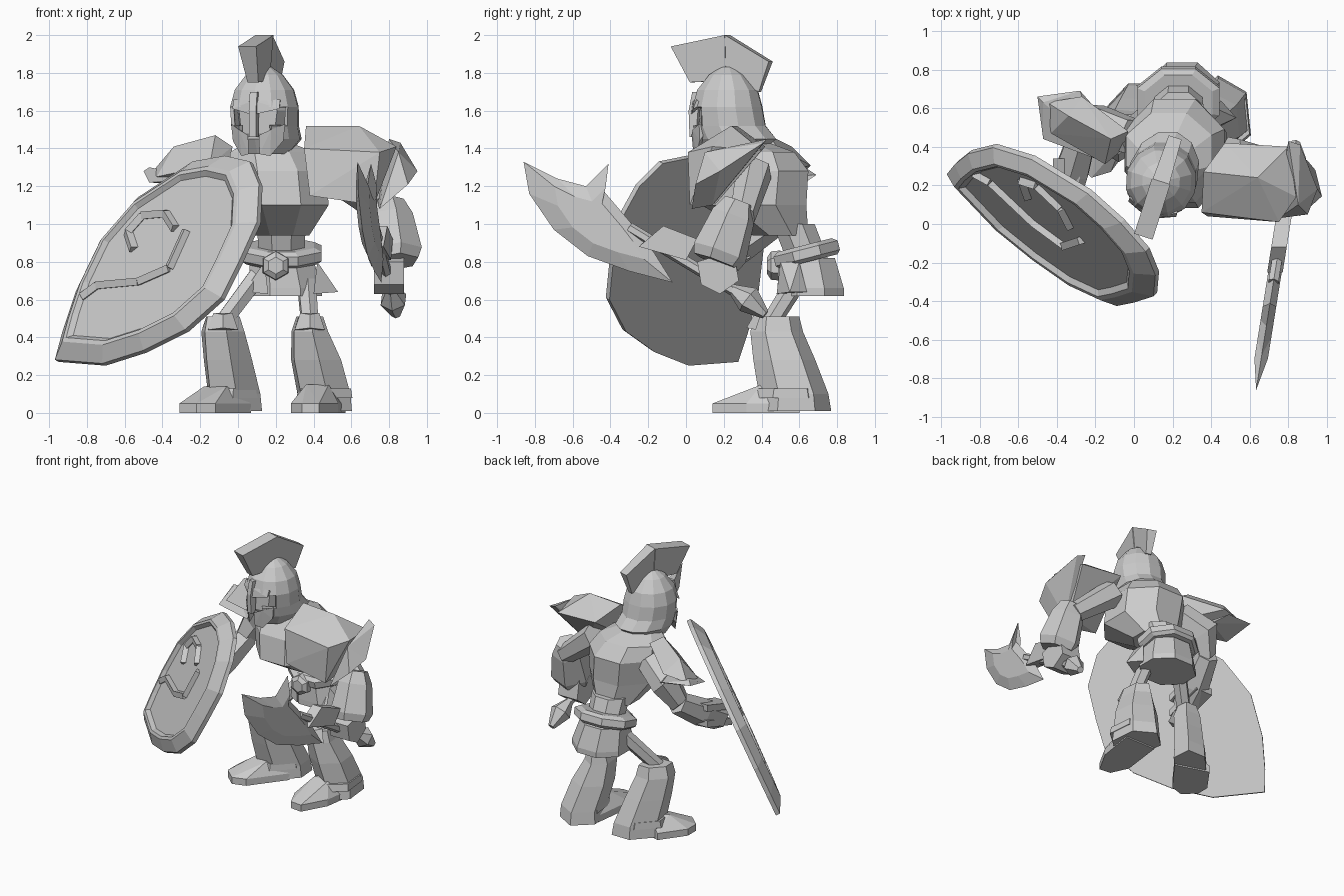
import bpy
import bmesh
from math import cos, sin, pi
from mathutils import Vector, Matrix

default_cube = bpy.data.objects.get("Cube")
if default_cube:
    bpy.data.objects.remove(default_cube, do_unlink=True)

stone = bpy.data.materials.new("stone_grey")
stone.use_nodes = True
stone_colour = (0.6, 0.6, 0.6, 1)
stone.diffuse_color = stone_colour
stone.node_tree.nodes["Principled BSDF"].inputs["Base Color"].default_value = stone_colour


def finish(name, bm, matrix=None):
    """Turn a bmesh into a flat shaded object."""
    if matrix:
        bmesh.ops.transform(bm, matrix=matrix, verts=bm.verts)
    bmesh.ops.recalc_face_normals(bm, faces=bm.faces)
    mesh = bpy.data.meshes.new(name)
    bm.to_mesh(mesh)
    bm.free()
    mesh.materials.append(stone)
    obj = bpy.data.objects.new(name, mesh)
    bpy.context.collection.objects.link(obj)
    return obj


def hull(name, points, matrix=None):
    """Faceted solid wrapped around a few corner points."""
    bm = bmesh.new()
    for point in points:
        bm.verts.new(point)
    result = bmesh.ops.convex_hull(bm, input=bm.verts)
    loose = set(result["geom_interior"]) | set(result["geom_unused"])
    bmesh.ops.delete(bm, geom=[g for g in loose if isinstance(g, bmesh.types.BMVert)], context="VERTS")
    bmesh.ops.dissolve_limit(bm, angle_limit=0.03, verts=bm.verts, edges=bm.edges)
    return finish(name, bm, matrix)


def skin(name, rings, matrix=None, opening=None):
    """Join matching rings of points and cap both ends."""
    bm = bmesh.new()
    loops = [[bm.verts.new(p) for p in ring] for ring in rings]
    count = len(loops[0])
    for low, high in zip(loops, loops[1:]):
        for i in range(count):
            j = (i + 1) % count
            bm.faces.new((low[i], low[j], high[j], high[i]))
    bm.faces.new(loops[0])
    bm.faces.new(loops[-1])
    if opening:
        gone = [f for f in bm.faces if opening(f.calc_center_median())]
        bmesh.ops.delete(bm, geom=gone, context="FACES")
    return finish(name, bm, matrix)


def loft(name, sides, sections, matrix=None, opening=None, turn=0.0):
    """Level rings, each given as x, y, z, radius x, radius y."""
    angles = [2 * pi * (i + turn) / sides for i in range(sides)]
    rings = [[(x + rx * cos(a), y + ry * sin(a), z) for a in angles]
             for x, y, z, rx, ry in sections]
    return skin(name, rings, matrix, opening)


def limb(name, stations, sides=6):
    """Rings square to the limb, each given as point, radius."""
    stations = [(Vector(p), r) for p, r in stations]
    turn = (stations[-1][0] - stations[0][0]).to_track_quat("Z", "Y")
    angles = [2 * pi * (i + 0.5) / sides for i in range(sides)]
    rings = [[p + turn @ Vector((r * cos(a), r * sin(a), 0)) for a in angles]
             for p, r in stations]
    return skin(name, rings)


def turned(x, y, z, angle, axis="Z"):
    return Matrix.Translation((x, y, z)) @ Matrix.Rotation(angle, 4, axis)


# Torso and waist
loft("torso", 8, [(.23, .5, .94, .16, .16), (.23, .36, 1.1, .27, .3), (.21, .38, 1.28, .28, .29),
                  (.18, .38, 1.38, .24, .21), (.16, .32, 1.43, .13, .13)], turn=0.5)
loft("waist", 8, [(.23, .64, .82, .13, .12), (.23, .57, 1, .14, .12)], turn=0.5)
loft("neck", 8, [(.16, .32, 1.36, .11, .11), (.14, .25, 1.46, .1, .1)])

# Belt leaning back, over a level skirt with flared side plates
hips = turned(.23, .64, .84, 0.25, "X")
loft("belt", 8, [(0, 0, -.04, .2, .17), (0, 0, -.02, .23, .19), (0, 0, .03, .23, .19), (0, 0, .05, .19, .16)],
     hips, turn=0.5)
loft("skirt", 8, [(.25, .66, .62, .21, .19), (.25, .66, .66, .21, .19), (.23, .64, .82, .18, .16)], turn=0.5)
for side, s in (("right", -1), ("left", 1)):
    hull(side + "_skirt_plate", [(.28 + s * x, y, z) for x, y, z in
                                 ((.14, .5, .8), (.25, .55, .64), (.12, .48, .63), (.17, .64, .64), (.14, .6, .8))])
limb("belt_buckle", [((.2, .5, .78), .08), ((.2, .45, .78), .075), ((.2, .43, .78), .045)])

# Legs, each a thin thigh, flared greave and ankle band turned with the foot, and knee cap
for side, hip, knee, heel, back, width, yaw in (("right", .1, -.08, -.02, .58, .125, -0.75),
                                                ("left", .36, .38, .455, .57, .16, 0.1)):
    limb(side + "_thigh", [((hip, .6, .72), .055), ((knee, .45, .48), .05)])
    shin = turned(heel, back, 0, yaw)
    top = shin.inverted() @ Vector((knee, .48, .52))
    loft(side + "_greave", 6, [(0, 0, .01, width, .2), (0, 0, .1, width * .95, .185),
                               (top.x * .55, top.y * .55, .28, width * .9, .165),
                               (top.x, top.y, .43, .105, .14), (top.x, top.y, .51, .075, .12)], shin, turn=0.5)
    loft(side + "_ankle_band", 6, [(0, -.03, .08, width, .19), (0, -.03, .13, width * .95, .175)], shin, turn=0.5)
    hull(side + "_knee_cap", [(knee - .08, .37, .44), (knee + .08, .37, .44), (knee, .32, .45),
                              (knee - .05, .4, .53), (knee + .05, .4, .53), (knee, .36, .52)])


def foot(name, sole, ankle):
    rim = [(x, y, .05) for x, y in sole]
    hull(name, [(x, y, 0) for x, y in sole] + rim + ankle)


foot("right_foot", [(-.18, .6), (-.31, .42), (-.31, .32), (-.22, .24), (-.12, .27), (.07, .52)],
     [(-.18, .46, .14), (-.06, .42, .14), (-.06, .55, .15)])
foot("left_foot", [(.32, .6), (.28, .28), (.34, .15), (.43, .14), (.53, .32), (.57, .6)],
     [(.36, .4, .15), (.48, .4, .15), (.44, .55, .15)])

# Helmet shell with an eye opening, built facing forward and then turned
head = turned(.14, .22, 0, -0.31)


def face_gap(c):
    eyes = 1.5 < c.z < 1.6 and c.y < -.09
    slot = 1.43 < c.z < 1.5 and c.y < -.09 and abs(c.x) < .06
    return eyes or slot


shell = loft("helmet", 12, [(0, .03, 1.37, .12, .15), (0, .05, 1.45, .18, .22), (0, .01, 1.52, .18, .2),
                            (0, 0, 1.62, .185, .19), (0, 0, 1.71, .16, .165), (0, 0, 1.79, .1, .1),
                            (0, 0, 1.83, .04, .04)], head, face_gap)
plate = shell.modifiers.new("plate", "SOLIDIFY")
plate.thickness = 0.02
loft("face", 8, [(0, 0, 1.38, .08, .1), (0, -.01, 1.48, .13, .15), (0, 0, 1.6, .15, .155), (0, 0, 1.7, .1, .1)], head)
hull("nose_guard", [(x, y, z) for x in (-.02, .02) for y, z in
                    ((-.19, 1.7), (-.21, 1.6), (-.205, 1.46), (-.15, 1.7), (-.17, 1.46))], head)
for side, s in (("right", -1), ("left", 1)):
    hull(side + "_brow", [(s * x, y, z) for x, y, z in
                          ((.01, -.2, 1.58), (.01, -.19, 1.65), (.13, -.15, 1.61), (.13, -.13, 1.66),
                           (.02, -.15, 1.62), (.12, -.1, 1.63))], head)
    hull(side + "_cheek_guard", [(s * x, y, z) for x, y, z in
                                 ((.03, -.19, 1.47), (.03, -.18, 1.37), (.08, -.15, 1.36), (.14, -.11, 1.44),
                                  (.15, -.11, 1.53), (.09, -.165, 1.5), (.06, -.12, 1.4), (.13, -.07, 1.5))], head)

# Helmet crest, a fan in two sections
fan = {"front_crest": ((-.3, 1.94, .05), (0, 2, .05), (0, 1.76, .03), (-.2, 1.75, .03)),
       "back_crest": ((0, 2, .045), (.24, 1.86, .035), (.18, 1.7, .02), (0, 1.76, .025))}
for name, corners in fan.items():
    hull(name, [(s * w, y, z) for y, z, w in corners for s in (-1, 1)], head)

# Shoulder plates
hull("left_shoulder_plate", [(.36, .27, 1.52), (.64, .24, 1.52), (.84, .14, 1.41), (.35, .06, 1.4), (.75, .01, 1.38),
                             (.38, .04, 1.15), (.72, .02, 1.1), (.47, .42, 1.41), (.8, .4, 1.39), (.72, .16, 1.11)])
hull("left_shoulder_rim", [(.8, .43, 1.45), (.86, .41, 1.43), (.95, .18, 1.28), (.9, .05, 1.21), (.75, .03, 1.08),
                           (.74, .14, 1.1), (.85, .1, 1.38), (.78, .3, 1.36)])
hull("right_shoulder_plate", [(-.45, .63, 1.28), (-.43, .47, 1.25), (-.27, .66, 1.31), (-.03, .48, 1.41),
                              (-.15, .31, 1.31), (-.12, .44, 1.47), (-.34, .56, 1.41), (-.04, .4, 1.25)])
hull("right_shoulder_rim", [(-.5, .66, 1.28), (-.47, .44, 1.22), (-.28, .69, 1.26), (-.15, .32, 1.24),
                            (-.47, .63, 1.3), (-.2, .6, 1.2)])

# Arms
limb("left_upper_arm", [((.5, .36, 1.28), .1), ((.8, .3, 1.04), .07)])
limb("left_gauntlet", [((.8, .28, 1.12), .08), ((.81, .25, 1.04), .12), ((.83, .18, .85), .15), ((.83, .16, .8), .13)])
hull("left_hand", [(x, y, z) for x in (.72, .88) for y, z in ((.06, .8), (.08, .68), (.18, .63), (.28, .7), (.25, .86))])
limb("right_upper_arm", [((0, .45, 1.28), .1), ((-.2, .52, 1.16), .11), ((-.28, .46, 1), .07)])
limb("right_forearm", [((-.26, .48, 1.02), .08), ((-.32, .28, .89), .1), ((-.36, .12, .8), .09)])
for level in (.76, .88):
    hull("shield_grip", [(-.35 + dx, y, level + dz) for dx in (-.07, .07) for y, dz in
                         ((.34, .06), (.34, .11), (.05, -.03), (.05, .02))])


# Axe, its flat side following one slanted plane
def axe_point(y, z, offset=0.0):
    return (.77 + .16 * y + offset, y, z)


edge = [(-.86, 1.33), (-.83, 1.16), (-.7, .97), (-.52, .83), (-.3, .75), (-.07, .69), (-.17, .85),
        (-.27, .98), (-.44, 1.18), (-.41, 1.32), (-.53, 1.2), (-.68, 1.24)]
flat = [(-.45 + (y + .45) * .6, 1 + (z - 1) * .6) for y, z in edge]
skin("axe_blade", [[axe_point(*p, -.035) for p in flat], [axe_point(*p) for p in edge],
                   [axe_point(*p, .035) for p in flat]])
limb("axe_shaft", [(axe_point(-.3, .98), .03), (axe_point(.33, .6), .03)])
limb("axe_pommel", [(axe_point(.24, .66), .025), (axe_point(.33, .6), .075), (axe_point(.42, .52), .025)])
hull("axe_socket", [axe_point(y, z, w) for w in (-.04, .04) for y, z in
                    ((-.25, .88), (-.12, .99), (.06, .92), (0, .81))])

# Shield, drawn as an outline on a slanted plane
normal = Vector((-1, -1, .6)).normalized()


def on_shield(x, z, lift, size=1.0):
    x, z = -.42 + (x + .42) * size, .8 + (z - .8) * size
    return Vector((x, -.835 - x + .6 * z, z)) + normal * lift


outline = [(-.95, .27), (-.91, .42), (-.84, .63), (-.71, .9), (-.51, 1.13), (-.22, 1.32), (-.05, 1.35),
           (.08, 1.32), (.13, 1.2), (.12, 1), (.02, .78), (-.07, .6), (-.26, .43), (-.48, .32), (-.7, .25)]
skin("shield", [[on_shield(x, z, lift, size) for x, z in outline] for lift, size in
                ((0, 1), (.03, 1), (.085, .86), (.085, .82), (.06, .78))])

# Raised curls on the shield
curls = {"outer_curl": [(-.78, .59), (-.7, .65), (-.48, .67), (-.32, .74), (-.23, .94)],
         "inner_curl": [(-.51, .84), (-.54, .93), (-.46, 1.02), (-.34, 1.03), (-.29, .95)]}
for name, path in curls.items():
    for a, b in zip(path, path[1:]):
        limb(name, [(on_shield(*a, .065), .028), (on_shield(*b, .065), .028)], sides=4)
